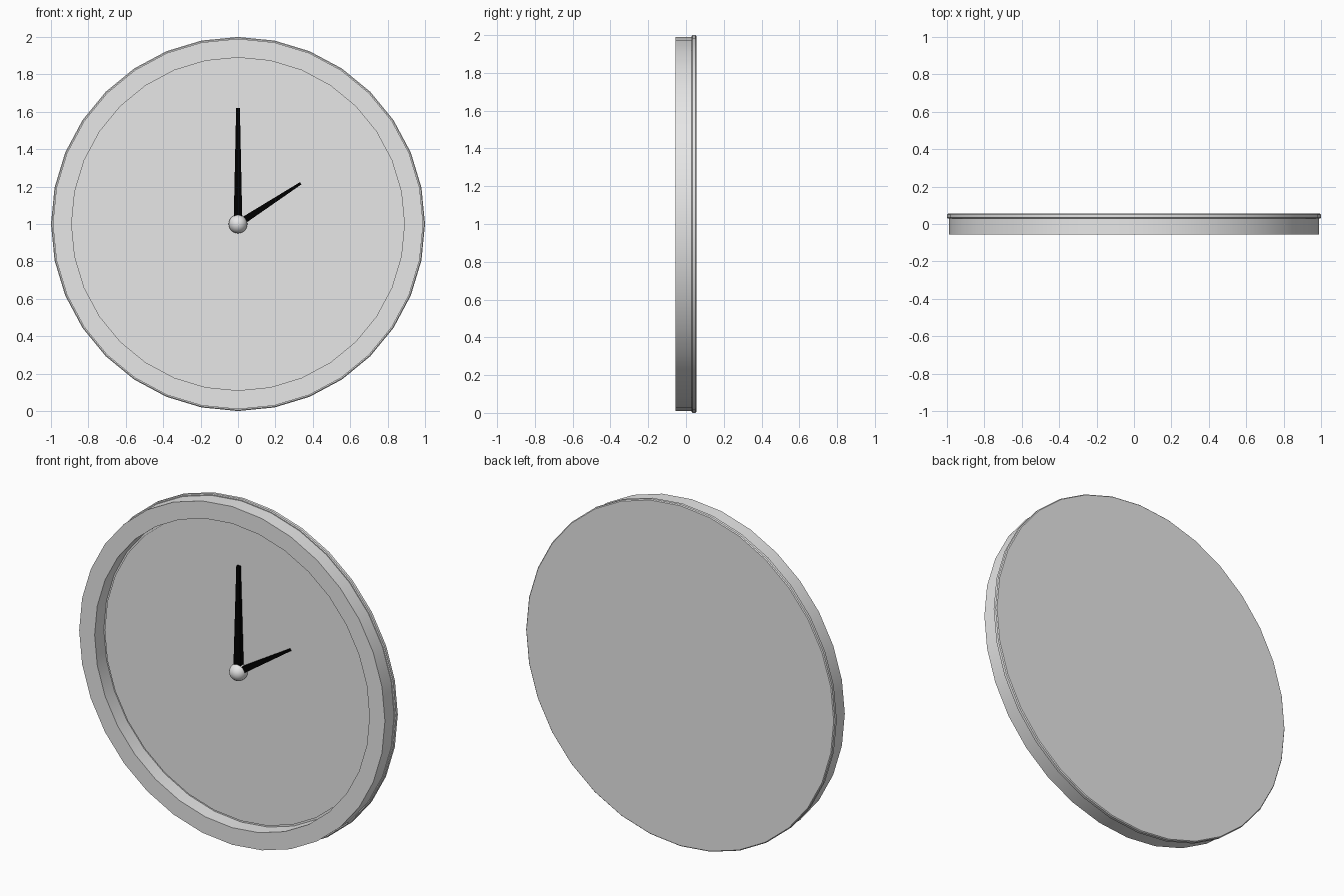
import bpy, bmesh, math
from mathutils import Vector

cube = bpy.data.objects.get("Cube")
if cube:
    bpy.data.objects.remove(cube)

SIDES = 32
CENTRE = Vector((0, 0, 1))


def material(name, rgb):
    m = bpy.data.materials.new(name)
    m.use_nodes = True
    m.diffuse_color = (*rgb, 1)
    m.node_tree.nodes["Principled BSDF"].inputs["Base Color"].default_value = (*rgb, 1)
    return m


grey = material("light grey", (0.8, 0.8, 0.8))
black = material("black", (0.0, 0.0, 0.0))


def finish(name, bm, mat, smooth=True):
    bmesh.ops.recalc_face_normals(bm, faces=bm.faces)
    mesh = bpy.data.meshes.new(name)
    bm.to_mesh(mesh)
    bm.free()
    mesh.materials.append(mat)
    ob = bpy.data.objects.new(name, mesh)
    bpy.context.collection.objects.link(ob)
    if smooth:
        bpy.ops.object.select_all(action="DESELECT")
        ob.select_set(True)
        bpy.context.view_layer.objects.active = ob
        bpy.ops.object.shade_smooth_by_angle(angle=math.radians(30))
    return ob


def lathe(name, profile, mat, closed=False):
    """Turn a (radius, y) profile about the clock's axis; open ends are capped."""
    bm = bmesh.new()
    rings = []
    for r, y in profile:
        angles = [math.tau * i / SIDES for i in range(SIDES)]
        rings.append([bm.verts.new((r * math.sin(a), y, 1 + r * math.cos(a))) for a in angles])
    pairs = list(zip(rings, rings[1:]))
    if closed:
        pairs.append((rings[-1], rings[0]))
    else:
        bm.faces.new(rings[0])
        bm.faces.new(rings[-1])
    for a, b in pairs:
        for i in range(SIDES):
            j = (i + 1) % SIDES
            bm.faces.new((a[i], a[j], b[j], b[i]))
    return finish(name, bm, mat)


def hand(name, angle, start, end, base, tip, y, depth):
    """Tapered bar pointing clockwise from twelve by the given angle."""
    along = Vector((math.sin(angle), 0, math.cos(angle)))
    across = Vector((math.cos(angle), 0, -math.sin(angle)))
    bm = bmesh.new()
    corners = []
    for dist, width in ((start, base), (end, tip)):
        for sx, sy in ((-1, -1), (1, -1), (1, 1), (-1, 1)):
            p = CENTRE + along * dist + across * sx * width / 2
            p.y = y + sy * depth * width / base / 2
            corners.append(bm.verts.new(p))
    bm.faces.new(corners[:4])
    bm.faces.new(corners[4:])
    for i in range(4):
        j = (i + 1) % 4
        bm.faces.new((corners[i], corners[j], corners[4 + j], corners[4 + i]))
    return finish(name, bm, black, smooth=False)


# Case: flat back plate, raised rim and dial
lathe("back_plate", [(0.995, 0.03), (1.0, 0.034), (1.0, 0.05), (0.995, 0.055)], grey)
lathe("rim", [(0.99, 0.032), (0.99, -0.055), (0.89, -0.055), (0.89, 0.032)], grey, closed=True)
lathe("dial", [(0.88, 0.024), (0.88, 0.032)], grey)

# Hands and hub
hand("minute_hand", 0, 0.04, 0.62, 0.045, 0.02, 0.005, 0.03)
hand("hour_hand", math.radians(57), 0.045, 0.4, 0.036, 0.014, 0.005, 0.024)

bm = bmesh.new()
bmesh.ops.create_uvsphere(bm, u_segments=24, v_segments=12, radius=0.05)
bmesh.ops.translate(bm, verts=bm.verts, vec=CENTRE + Vector((0, 0.005, 0)))
finish("hub", bm, grey)
